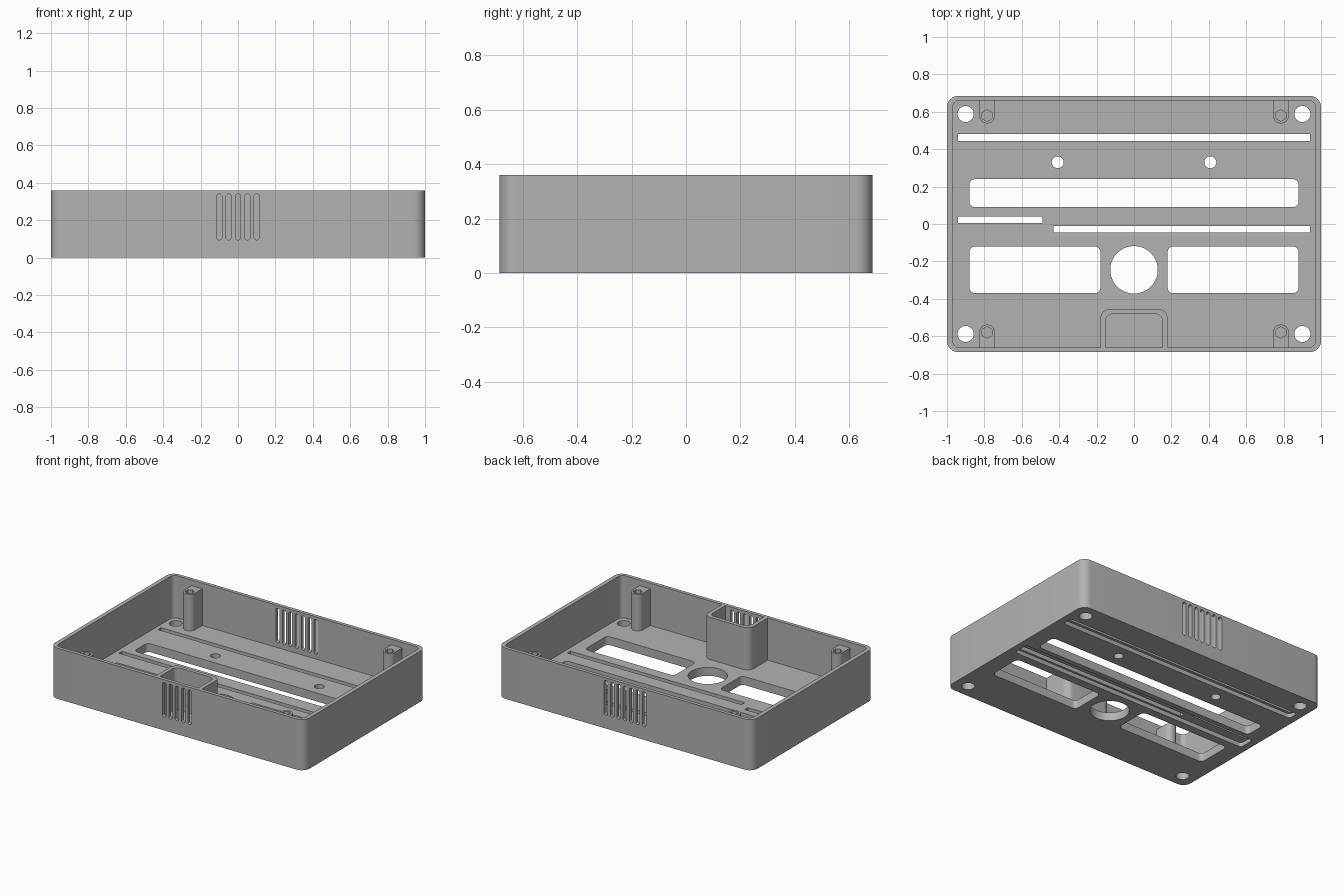
import bpy, bmesh, math

cube = bpy.data.objects.get("Cube")
if cube:
    bpy.data.objects.remove(cube, do_unlink=True)

grey = bpy.data.materials.new("grey plastic")
grey.use_nodes = True
colour = (0.45, 0.45, 0.45, 1)
grey.diffuse_color = colour
grey.node_tree.nodes["Principled BSDF"].inputs["Base Color"].default_value = colour

HALF_Y, HEIGHT, FLOOR, WALL_X, WALL_Y = 0.685, 0.36, 0.06, 0.97, 0.66


def extrude(name, points, low, high):
    """Closed prism from a counter-clockwise outline."""
    bm = bmesh.new()
    face = bm.faces.new([bm.verts.new((x, y, low)) for x, y in points])
    new = bmesh.ops.extrude_face_region(bm, geom=[face])["geom"]
    verts = [v for v in new if isinstance(v, bmesh.types.BMVert)]
    bmesh.ops.translate(bm, verts=verts, vec=(0, 0, high - low))
    bmesh.ops.recalc_face_normals(bm, faces=bm.faces)
    mesh = bpy.data.meshes.new(name)
    bm.to_mesh(mesh)
    bm.free()
    mesh.materials.append(grey)
    obj = bpy.data.objects.new(name, mesh)
    bpy.context.collection.objects.link(obj)
    return obj


def block(name, x0, x1, y0, y1, low, high, front=0, back=0, steps=8):
    """Rectangular prism with rounded front and back corners."""
    points = []
    for x, y, sx, sy, start in ((x1, y1, 1, 1, 0), (x0, y1, -1, 1, 90),
                                (x0, y0, -1, -1, 180), (x1, y0, 1, -1, 270)):
        r = back if sy > 0 else front
        for i in range(steps + 1 if r else 1):
            a = math.radians(start + 90 * i / steps)
            points.append((x - sx * r + r * math.cos(a), y - sy * r + r * math.sin(a))
                          if r else (x, y))
    return extrude(name, points, low, high)


def disc(x, y, radius, low, high, sides=40):
    angles = [math.tau * i / sides for i in range(sides)]
    return extrude("cutter", [(x + radius * math.cos(a), y + radius * math.sin(a))
                              for a in angles], low, high)


def cut(target, cutter):
    cutter.hide_render = True
    mod = target.modifiers.new("cut", "BOOLEAN")
    mod.operation, mod.solver, mod.object = "DIFFERENCE", "EXACT", cutter
    bpy.context.view_layer.objects.active = target
    bpy.ops.object.modifier_apply(modifier=mod.name)
    bpy.data.objects.remove(cutter, do_unlink=True)


def opening(x0, x1, y0, y1, r=0, high=0.1):
    cut(tray, block("cutter", x0, x1, y0, y1, -0.1, high, r, r))


def finish(obj):
    bpy.ops.object.select_all(action="DESELECT")
    obj.select_set(True)
    bpy.context.view_layer.objects.active = obj
    bpy.ops.object.shade_smooth_by_angle(angle=math.radians(30))


# Tray shell
tray = block("tray", -1, 1, -HALF_Y, HALF_Y, 0, HEIGHT, 0.06, 0.06)
cut(tray, block("cutter", -WALL_X, WALL_X, -WALL_Y, WALL_Y, FLOOR, 0.5, 0.035, 0.035))

# Wide grooves on the underside, then the narrow slots inside them
opening(-0.95, 0.95, 0.425, 0.5, 0.02, 0.03)
opening(-0.95, 0.95, -0.06, 0.055, 0.02, 0.03)
opening(-0.94, 0.94, 0.445, 0.48)
opening(-0.94, -0.49, 0.005, 0.04)
opening(-0.43, 0.94, -0.045, -0.01)

# Floor windows
opening(-0.88, 0.88, 0.09, 0.24, 0.03)
opening(-0.88, -0.18, -0.37, -0.12, 0.03)
opening(0.18, 0.88, -0.37, -0.12, 0.03)

# Round holes
cut(tray, disc(0, -0.245, 0.127, -0.1, 0.1))
for side in (-1, 1):
    cut(tray, disc(side * 0.408, 0.33, 0.032, -0.1, 0.1))
    for end in (-1, 1):
        cut(tray, disc(side * 0.9, end * 0.588, 0.043, -0.1, 0.1))

# Vertical vent slots in the front and back walls
for end, count in ((-1, 5), (1, 7)):
    for i in range(count):
        x = (i - (count - 1) / 2) * 0.05
        slot = block("cutter", x - 0.014, x + 0.014, -0.34, -0.095, -0.03, 0.03, 0.0135, 0.0135)
        slot.rotation_euler.x = -math.pi / 2
        slot.location.y = end * 0.675
        bpy.context.view_layer.update()
        cut(tray, slot)
finish(tray)

# Pocket against the front wall
pocket = block("front_pocket", -0.18, 0.18, -WALL_Y, -0.455, FLOOR, HEIGHT, 0, 0.05)
cut(pocket, block("cutter", -0.152, 0.152, -0.8, -0.482, 0, 0.5, 0, 0.035))
finish(pocket)

# Screw posts with hexagonal sockets
for side, side_name in ((-1, "right"), (1, "left")):
    for end, end_name in ((-1, "front"), (1, "back")):
        x, r = side * 0.785, 0.043
        y0, y1 = sorted((end * WALL_Y, end * 0.538))
        post = block(f"{end_name}_{side_name}_screw_post", x - r, x + r, y0, y1, FLOOR, 0.32,
                     0.042 if end > 0 else 0, 0.042 if end < 0 else 0)
        socket = disc(0, 0, 0.031, 0.12, 0.5, 6)
        socket.rotation_euler.z = math.radians(30)
        socket.location = (x, end * 0.58, 0)
        bpy.context.view_layer.update()
        cut(post, socket)
        finish(post)
